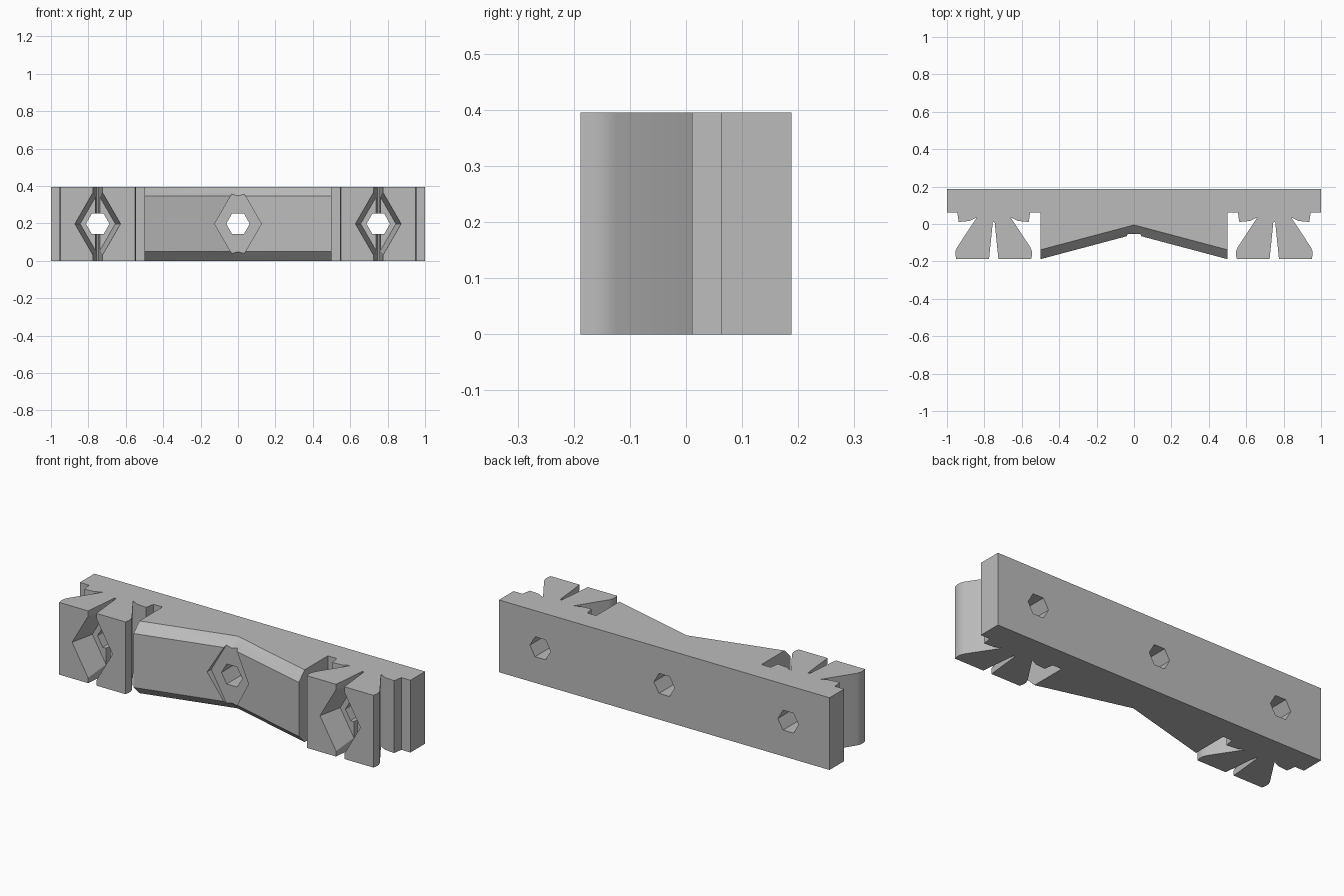
import bpy, bmesh, math

if "Cube" in bpy.data.objects:
    bpy.data.objects.remove(bpy.data.objects["Cube"], do_unlink=True)

HEIGHT = 0.395
MID = HEIGHT / 2
FRONT, BACK = -0.188, 0.188
VALLEY = -0.055      # front surface at the centre of the V
FLOOR = -0.053       # bottom of the recesses
CHAMFER = 0.05

grey = bpy.data.materials.new("plain grey")
grey.use_nodes = True
colour = (0.5, 0.5, 0.5, 1)
grey.diffuse_color = colour
grey.node_tree.nodes["Principled BSDF"].inputs["Base Color"].default_value = colour


def loft(name, loops):
    """Closed solid joining a row of loops with equal point counts."""
    bm = bmesh.new()
    rings = [[bm.verts.new(p) for p in loop] for loop in loops]
    n = len(rings[0])
    for a, b in zip(rings, rings[1:]):
        for i in range(n):
            j = (i + 1) % n
            bm.faces.new((a[i], a[j], b[j], b[i]))
    bm.faces.new(rings[0])
    bm.faces.new(rings[-1])
    bmesh.ops.recalc_face_normals(bm, faces=bm.faces)
    mesh = bpy.data.meshes.new(name)
    bm.to_mesh(mesh)
    bm.free()
    mesh.materials.append(grey)
    obj = bpy.data.objects.new(name, mesh)
    bpy.context.collection.objects.link(obj)
    return obj


def diamond(cx, y, w):
    h = w * math.sqrt(3)
    return [(cx - w, y, MID), (cx, y, MID - h), (cx + w, y, MID), (cx, y, MID + h)]


def hexagon(cx, y, r):
    return [(cx + r * math.cos(k * math.pi / 3), y, MID + r * math.sin(k * math.pi / 3))
            for k in range(6)]


# Half of one split claw, from its slit out to the plate
claw = [(0.005, 0.01), (0.025, FRONT), (0.2, FRONT), (0.205, -0.165), (0.204, -0.145),
        (0.196, -0.125), (0.09, 0.036), (0.13, 0.016), (0.187, 0.011),
        (0.195, 0.062), (0.25, 0.062)]

# Outline of the right half, then mirrored to a full bar
half = [(0, VALLEY), (0.5, FRONT)]
half += [(0.75 - u, y) for u, y in reversed(claw)]
half += [(0.75 + u, y) for u, y in claw]
half += [(1, BACK)]
outline = half + [(-x, y) for x, y in reversed(half[1:])]
bar = loft("bracket_bar", [[(x, y, z) for x, y in outline] for z in (0, HEIGHT)])

cutters = []

# Chamfers along the top and bottom of the V front
slope = (FRONT - VALLEY) / 0.5
for side in (1, -1):
    loops = []
    for x in (-0.52, 0, 0.52):
        f = VALLEY + slope * abs(x)
        edge = MID - CHAMFER
        section = [(f - 0.02, edge - 0.02), (f + CHAMFER + 0.02, MID + 0.02),
                   (f - 0.02, MID + 0.02)]
        loops.append([(x, y, MID + side * z) for y, z in section])
    cutters.append(loft("chamfer_cutter", loops))

# Diamond recesses: straight in the middle, tapered in the claws
cutters.append(loft("centre_recess_cutter",
                    [diamond(0, -0.25, 0.125), diamond(0, FLOOR, 0.125)]))
for cx in (-0.75, 0.75):
    cutters.append(loft("claw_recess_cutter",
                        [diamond(cx, FRONT - 0.013, 0.125), diamond(cx, FLOOR, 0.094)]))

# Hexagonal through holes
for cx in (-0.75, 0, 0.75):
    cutters.append(loft("hole_cutter", [hexagon(cx, y, 0.063) for y in (-0.3, 0.3)]))

bpy.ops.object.select_all(action="DESELECT")
bar.select_set(True)
bpy.context.view_layer.objects.active = bar
for cutter in cutters:
    cutter.hide_render = True
    mod = bar.modifiers.new("cut", "BOOLEAN")
    mod.operation = "DIFFERENCE"
    mod.solver = "EXACT"
    mod.object = cutter
    bpy.ops.object.modifier_apply(modifier=mod.name)
    bpy.data.objects.remove(cutter, do_unlink=True)

bpy.ops.object.shade_smooth_by_angle(angle=math.radians(30))
